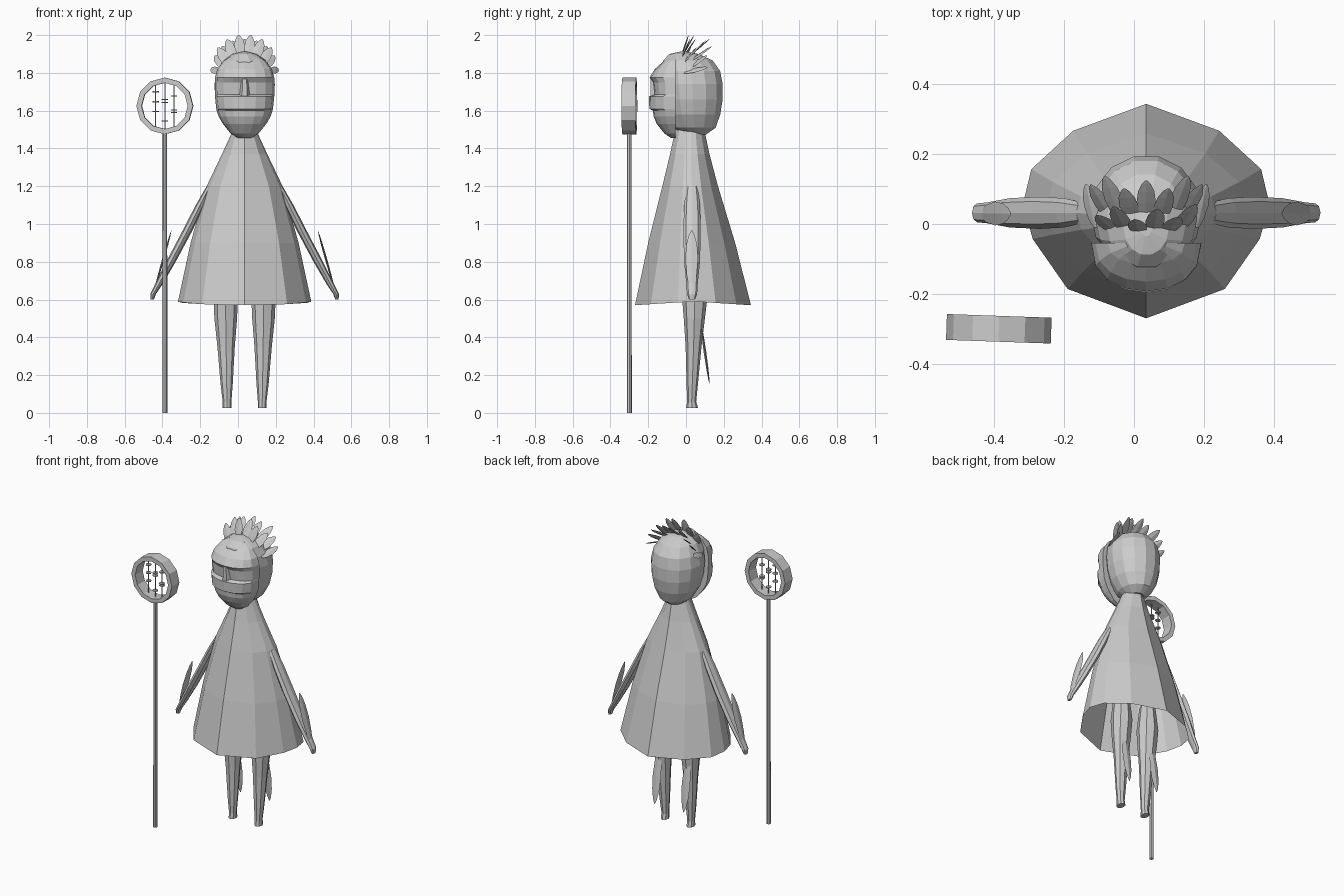
import bpy, bmesh
from math import sin, cos, pi, radians
from mathutils import Vector

if "Cube" in bpy.data.objects:
    bpy.data.objects.remove(bpy.data.objects["Cube"])

grey = bpy.data.materials.new("plain grey")
grey.use_nodes = True
grey.diffuse_color = (0.6, 0.6, 0.6, 1)
grey.node_tree.nodes["Principled BSDF"].inputs["Base Color"].default_value = (0.6, 0.6, 0.6, 1)

CX = 0.035  # the figure's middle plane


def loft(name, rings, cap=True, wrap=False):
    """Skin a list of point loops; wrap joins the last loop to the first."""
    bm = bmesh.new()
    loops = [[bm.verts.new(p) for p in ring] for ring in rings]
    pairs = list(zip(loops, loops[1:]))
    if wrap:
        pairs.append((loops[-1], loops[0]))
    for a, b in pairs:
        n = len(a)
        for i in range(n):
            j = (i + 1) % n
            bm.faces.new((a[i], a[j], b[j], b[i]))
    if cap and not wrap:
        bm.faces.new(loops[0][::-1])
        bm.faces.new(loops[-1])
    bmesh.ops.recalc_face_normals(bm, faces=bm.faces)
    mesh = bpy.data.meshes.new(name)
    bm.to_mesh(mesh)
    bm.free()
    mesh.materials.append(grey)
    obj = bpy.data.objects.new(name, mesh)
    bpy.context.collection.objects.link(obj)
    return obj


def tube(name, sections, sides):
    """Limb from horizontal ellipses: (x, y, z, rx, ry)."""
    turn = [2 * pi * i / sides for i in range(sides)]
    return loft(name, [[(x + rx * cos(t), y + ry * sin(t), z) for t in turn]
                       for x, y, z, rx, ry in sections])


def leaf(name, base, tip, width, facing, thick=0.008):
    """Thin pointed oval with a diamond cross-section."""
    base, tip = Vector(base), Vector(tip)
    axis = (tip - base).normalized()
    side = axis.cross(Vector(facing)).normalized()
    normal = side.cross(axis)
    rings = []
    for t, w in ((0, 0.3), (0.2, 0.75), (0.5, 1), (0.75, 0.85), (0.92, 0.45), (1, 0.08)):
        c = base.lerp(tip, t)
        s, n = side * width / 2 * w, normal * thick / 2 * w
        rings.append([c + s, c + n, c - s, c - n])
    return loft(name, rings)


# dress: twelve-sided cone, open at the hem
half = [(0, 0.307), (0.209, 0.23), (0.329, 0.12), (0.353, 0.02),
        (0.325, -0.08), (0.225, -0.223), (0, -0.307)]
outline = half + [(-x, y) for x, y in half[-2:0:-1]]
dress = []
for z, sx, sy, cy in ((0.59, 1, 1, 0.037), (0.9, 0.81, 0.75, 0.03),
                      (1.2, 0.57, 0.48, 0.022), (1.37, 0.34, 0.34, 0.02), (1.5, 0.17, 0.25, 0.02)):
    # the hem dips at the centre front and back
    dress.append([(CX + x * sx, cy + y * sy, z - (0.02 * abs(y) / 0.307 if z < 0.6 else 0))
                  for x, y in outline])
loft("dress", dress, cap=False)

# skull
tube("skull", [(CX, 0.05, 1.475, 0.05, 0.06), (CX, 0.045, 1.51, 0.095, 0.115),
               (CX, 0.04, 1.58, 0.135, 0.145), (CX, 0.037, 1.66, 0.155, 0.161),
               (CX, 0.033, 1.74, 0.16, 0.165), (CX, 0.025, 1.81, 0.147, 0.16),
               (CX, 0.01, 1.865, 0.115, 0.135), (CX, -0.01, 1.9, 0.065, 0.08),
               (CX, -0.015, 1.912, 0.015, 0.02)], 14)

# face mask: forehead, recessed eye band, muzzle and chin
BACK = -0.055
mask = []
for z, rx, front in ((1.455, 0.035, -0.08), (1.48, 0.075, -0.115), (1.53, 0.115, -0.155),
                     (1.57, 0.138, -0.172), (1.6, 0.148, -0.175), (1.61, 0.15, -0.194),
                     (1.675, 0.157, -0.196), (1.685, 0.157, -0.168), (1.75, 0.158, -0.175),
                     (1.775, 0.157, -0.193), (1.82, 0.145, -0.165), (1.865, 0.11, -0.115),
                     (1.895, 0.06, -0.075)):
    arc = [pi * i / 8 for i in range(9)]
    mask.append([(CX + rx * cos(t), BACK + (front - BACK) * max(sin(t), 0) ** 0.8, z) for t in arc])
loft("face_mask", mask)
tube("nose_bridge", [(CX, -0.165, 1.66, 0.028, 0.028), (CX, -0.168, 1.78, 0.02, 0.022)], 6)

# crest: an upright front row and a row leaning back
for row, (count, span, lean, reach) in enumerate(((6, 52, 0.01, 0.238), (7, 62, 0.095, 0.215))):
    for i in range(count):
        a = radians(-span + 2 * span * i / (count - 1))
        y = -0.03 + 0.03 * row
        z = 1.765
        tip_y = lean + 0.03 * (i % 2) + 0.02 * abs(sin(a))
        leaf(f"crest_leaf_{row}_{i}",
             (CX + 0.1 * sin(a), y, z + 0.11 * cos(a)),
             (CX + 0.18 * sin(a), tip_y, z + reach * cos(a) ** 0.7), 0.055, (0, -1, 0.3))

# paired parts
for s, word in ((1, "left"), (-1, "right")):
    tube(f"{word}_arm", [(CX + s * dx, 0.032, z, rx, ry) for dx, z, rx, ry in (
        (0.185, 1.2, 0.016, 0.03), (0.235, 1.1, 0.024, 0.042), (0.305, 0.96, 0.026, 0.046),
        (0.39, 0.8, 0.025, 0.042), (0.455, 0.68, 0.02, 0.03),
        (0.484, 0.63, 0.015, 0.027), (0.489, 0.6, 0.009, 0.016))], 8)
    leaf(f"{word}_arm_leaf", (CX + s * 0.475, 0.03, 0.66), (CX + s * 0.388, 0.03, 0.965),
         0.068, (s, 0, 0.3), 0.012)
    tube(f"{word}_leg", [(CX + s * dx, y, z, rx, ry) for dx, y, z, rx, ry in (
        (0.1, 0.045, 0.76, 0.045, 0.05), (0.1, 0.046, 0.6, 0.064, 0.066),
        (0.1, 0.044, 0.5, 0.06, 0.056), (0.098, 0.04, 0.35, 0.046, 0.042),
        (0.095, 0.033, 0.15, 0.032, 0.03), (0.093, 0.03, 0.06, 0.023, 0.024),
        (0.093, 0.032, 0.025, 0.023, 0.032))], 8)
    leaf(f"{word}_leg_leaf", (CX + s * 0.105, 0.075, 0.5), (CX + s * 0.105, 0.125, 0.15),
         0.06, (0, 1, 0.1), 0.014)
    leaf(f"{word}_temple_leaf", (CX + s * 0.145, -0.01, 1.80), (CX + s * 0.172, 0.115, 1.83),
         0.045, (s * 0.6, 0, 1))

# staff pole
SX, SY, SZ = -0.387, -0.3, 1.625
tube("staff_pole", [(SX, SY, 0, 0.013, 0.013), (SX, SY, 1.49, 0.012, 0.012)], 8)

# staff hoop: square-section twelve-sided ring, turned slightly
hoop = [[(r * sin(pi * i / 6), y, r * cos(pi * i / 6)) for i in range(12)]
        for r, y in ((0.15, -0.037), (0.15, 0.037), (0.122, 0.037), (0.122, -0.037))]
ring = loft("staff_hoop", hoop, wrap=True)
ring.location = (SX, SY, SZ)
ring.rotation_euler.z = radians(-2)

# strings with small beads across the hoop
for n, (dx, beads) in enumerate(((-0.049, (0.075, 0.022, -0.03)), (0, (0.035, 0.018, -0.08)),
                                 (0.048, (0.052, -0.022, -0.034)))):
    h = (0.125 ** 2 - dx ** 2) ** 0.5
    tube(f"string_{n}", [(SX + dx, SY, SZ - h, 0.003, 0.003), (SX + dx, SY, SZ + h, 0.003, 0.003)], 5)
    for k, dz in enumerate(beads):
        z = SZ + dz
        tube(f"bead_{n}_{k}", [(SX + dx, SY, z - 0.003, 0.017, 0.017),
                               (SX + dx, SY, z + 0.003, 0.017, 0.017)], 8)
